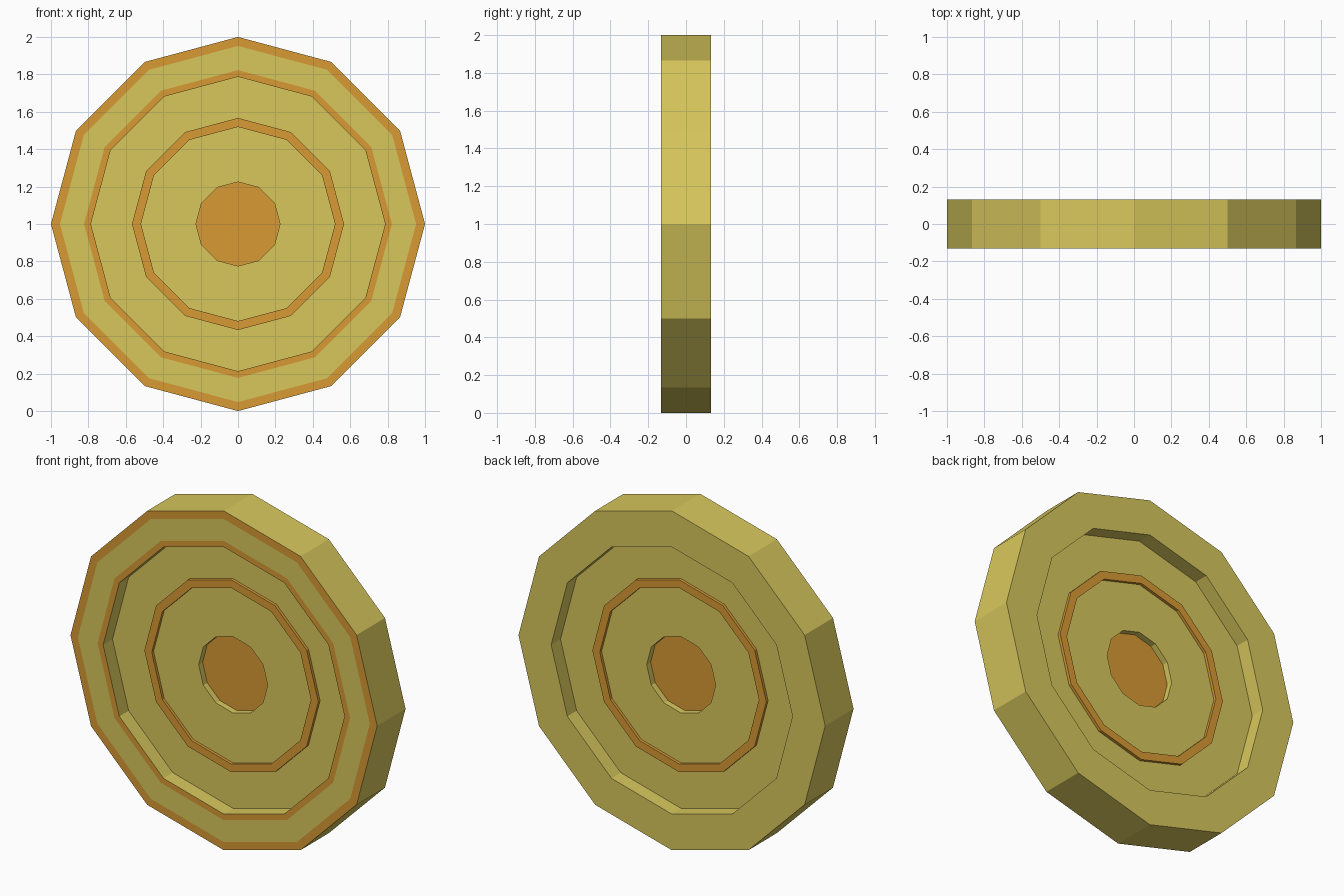
import bpy, bmesh, math

if "Cube" in bpy.data.objects:
    bpy.data.objects.remove(bpy.data.objects["Cube"])

SIDES = 12


def material(name, rgb):
    m = bpy.data.materials.new(name)
    m.diffuse_color = (*rgb, 1)
    m.use_nodes = True
    m.node_tree.nodes["Principled BSDF"].inputs["Base Color"].default_value = m.diffuse_color
    return m


YELLOW = material("yellow", (0.69, 0.575, 0.108))
ORANGE = material("orange", (0.69, 0.325, 0.036))


def lathe(name, profiles):
    """Turn (points, colours) profiles of (radius, y) around the disc axis."""
    bm = bmesh.new()
    for points, colours in profiles:
        loops = []
        for r, y in points:
            angles = [2 * math.pi * j / SIDES for j in range(SIDES)]
            loops.append([bm.verts.new((r * math.cos(a), y, 1 + r * math.sin(a))) for a in angles])
        for (a, b), colour in zip(zip(loops, loops[1:]), colours):
            for j in range(SIDES):
                k = (j + 1) % SIDES
                f = bm.faces.new((a[j], b[j], b[k], a[k]))
                f.material_index = colour
    bmesh.ops.remove_doubles(bm, verts=bm.verts, dist=1e-5)
    mesh = bpy.data.meshes.new(name)
    bm.to_mesh(mesh)
    bm.free()
    mesh.materials.append(YELLOW)
    mesh.materials.append(ORANGE)
    bpy.context.collection.objects.link(bpy.data.objects.new(name, mesh))


def both_sides(points, colours):
    """Front profile plus its mirror on the back."""
    return [(points, colours), ([(r, -y) for r, y in reversed(points)], colours[::-1])]


EDGE, WEB, RING, HUB = 0.132, 0.045, 0.062, 0.008

# thick outer rim, with two painted stripes on the front only
lathe("outer_rim", [(
    [(0.787, -WEB), (0.787, -EDGE), (0.823, -EDGE), (0.952, -EDGE), (1, -EDGE),
     (1, EDGE), (0.787, EDGE), (0.787, WEB)],
    [0, 1, 0, 1, 0, 0, 0])])

# recessed plate outside and inside the raised ring
lathe("outer_plate", both_sides([(0.567, -WEB), (0.787, -WEB)], [0]))
lathe("inner_plate", both_sides([(0.225, -HUB), (0.225, -WEB), (0.519, -WEB)], [0, 0]))

# thin raised ring
lathe("raised_ring", both_sides(
    [(0.519, -WEB), (0.519, -RING), (0.567, -RING), (0.567, -WEB)], [1, 1, 1]))

# sunken centre disc
lathe("centre_disc", both_sides([(0, -HUB), (0.225, -HUB)], [1]))
